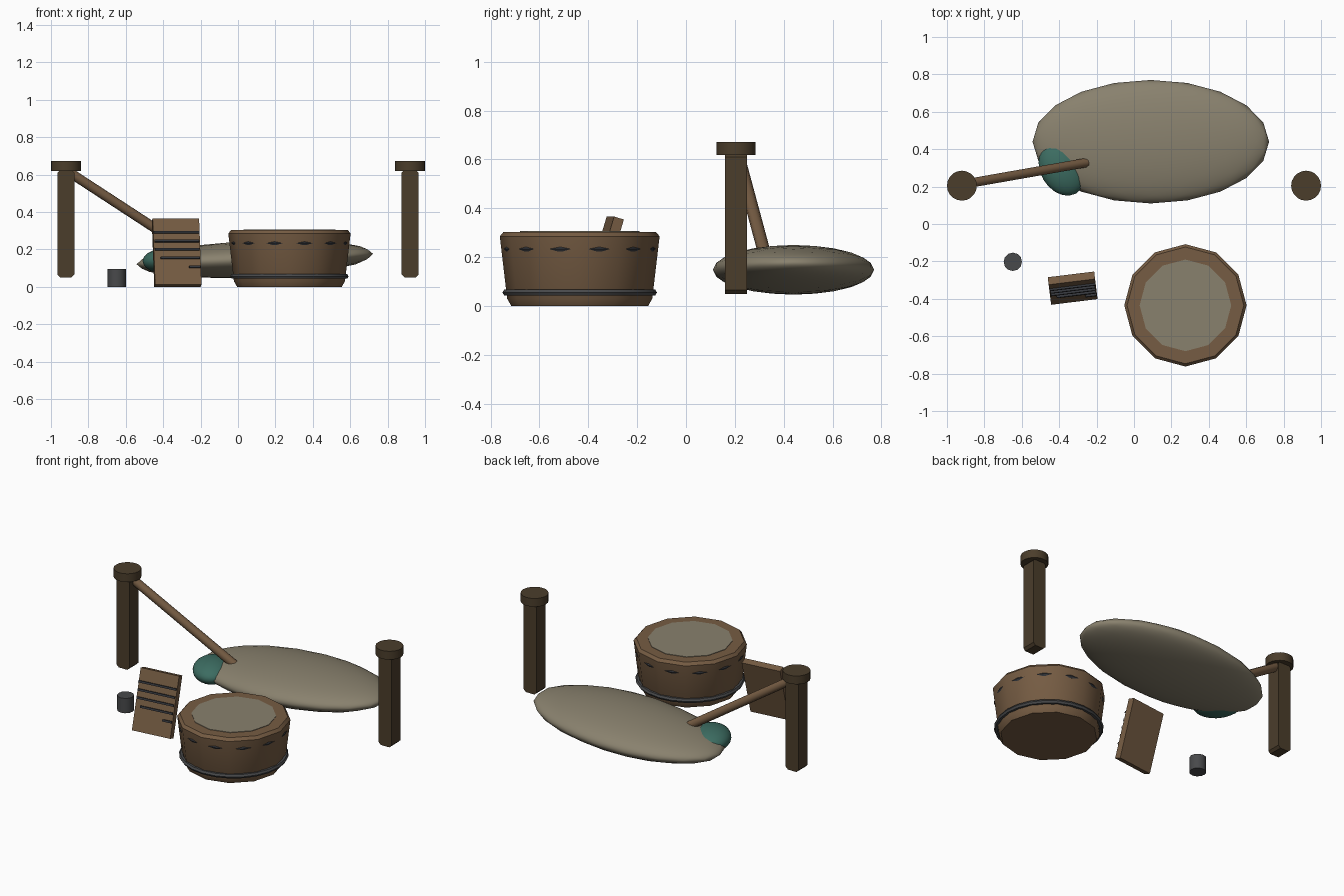
import bpy, bmesh, math
from mathutils import Vector

if "Cube" in bpy.data.objects:
    bpy.data.objects.remove(bpy.data.objects["Cube"])


def material(name, r, g, b):
    m = bpy.data.materials.new(name)
    m.use_nodes = True
    m.diffuse_color = (r, g, b, 1)
    bsdf = next(n for n in m.node_tree.nodes if n.type == 'BSDF_PRINCIPLED')
    bsdf.inputs["Base Color"].default_value = (r, g, b, 1)
    return m


WOOD = material("warm wood", .18, .107, .056)
DARK_WOOD = material("dark wood", .07, .047, .024)
CLOTH = material("grey tan hide", .25, .22, .155)
TEAL = material("teal cloth", .045, .15, .12)
METAL = material("grey metal", .065, .067, .07)
BLACK = material("dark iron", .035, .038, .045)


def finish(name, mat, smooth=None):
    ob = bpy.context.object
    ob.name = name
    ob.data.materials.clear()
    ob.data.materials.append(mat)
    if smooth:
        bpy.ops.object.shade_smooth_by_angle(angle=math.radians(smooth))
    return ob


def from_bmesh(name, bm, mat, smooth=None):
    bmesh.ops.recalc_face_normals(bm, faces=bm.faces)
    me = bpy.data.meshes.new(name)
    bm.to_mesh(me)
    bm.free()
    ob = bpy.data.objects.new(name, me)
    bpy.context.collection.objects.link(ob)
    bpy.ops.object.select_all(action='DESELECT')
    ob.select_set(True)
    bpy.context.view_layer.objects.active = ob
    return finish(name, mat, smooth)


def cylinder(name, loc, r, h, sides, mat, smooth=35):
    bpy.ops.mesh.primitive_cylinder_add(vertices=sides, radius=r, depth=h, location=loc)
    return finish(name, mat, smooth)


def ellipsoid(name, loc, radii, rot, mat):
    bpy.ops.mesh.primitive_ico_sphere_add(subdivisions=3, radius=1, location=loc, rotation=rot)
    bpy.context.object.scale = radii
    return finish(name, mat, 30)


def lathe(name, profile, sides, loc, mat, smooth):
    bm = bmesh.new()
    rings = []
    for r, z in profile:
        rings.append([bm.verts.new((loc[0] + r * math.cos(math.tau * i / sides),
                                    loc[1] + r * math.sin(math.tau * i / sides),
                                    loc[2] + z)) for i in range(sides)])
    for a, b in zip(rings, rings[1:]):
        for i in range(sides):
            j = (i + 1) % sides
            bm.faces.new((a[i], a[j], b[j], b[i]))
    bm.faces.new(rings[0])
    bm.faces.new(rings[-1])
    return from_bmesh(name, bm, mat, smooth)


def post(name, x, y):
    # Chamfered front outline, extruded along y
    w, c, low, high = .045, .015, .05, .625
    outline = [(-w + c, low), (w - c, low), (w, low + c), (w, high - c),
               (w - c, high), (c - w, high), (-w, high - c), (-w, low + c)]
    bm = bmesh.new()
    face = bm.faces.new([bm.verts.new((x + px, y - w, pz)) for px, pz in outline])
    ext = bmesh.ops.extrude_face_region(bm, geom=[face])
    moved = [v for v in ext["geom"] if isinstance(v, bmesh.types.BMVert)]
    bmesh.ops.translate(bm, verts=moved, vec=(0, 2 * w, 0))
    return from_bmesh(name, bm, DARK_WOOD)


# Posts with round caps
for side, x in (("right", -.92), ("left", .92)):
    post(side + "_post", x, .205)
    cylinder(side + "_post_cap", (x, .205, .645), .08, .053, 20, DARK_WOOD)

# Leaning pole
start, end = Vector((-.91, .213, .617)), Vector((-.255, .328, .19))
pole = cylinder("leaning_pole", (start + end) / 2, .026, (end - start).length, 10, WOOD, 40)
pole.rotation_euler = (end - start).to_track_quat('Z', 'Y').to_euler()

# Stuffed hide and the cloth poking out of it
ellipsoid("hide_bundle", (.09, .44, .148), (.633, .33, .098), (0, math.radians(-2.5), 0), CLOTH)
ellipsoid("cloth_patch", (-.385, .295, .137), (.115, .152, .068), (0, 0, math.radians(30)), TEAL)

# Tub with bands and a covered top
tub = (.275, -.435, 0)
lathe("tub_body", [(.28, 0), (.297, .03), (.327, .285), (.312, .303)], 12, tub, WOOD, 35)
lathe("tub_cover", [(.245, .301), (.245, .306)], 12, tub, CLOTH, None)
for name, z, major, minor, mat in (("lower_band", .055, .302, .014, METAL),
                                   ("upper_band", .233, .304, .012, BLACK)):
    bpy.ops.mesh.primitive_torus_add(major_segments=24, minor_segments=6, major_radius=major,
                                     minor_radius=minor, location=(tub[0], tub[1], z))
    finish(name, mat, 40)

# Leaning washboard with ribs on its front
bpy.ops.mesh.primitive_cube_add(size=1, location=(-.328, -.343, .183))
board = bpy.context.object
board.scale = (.25, .042, .37)
board.rotation_euler = (math.radians(-17), 0, math.radians(7))
finish("washboard", WOOD)
bpy.context.view_layer.update()
frame = board.matrix_world.to_quaternion()
ribs = [(0, .245, .105), (0, .24, .057), (0, .24, .01), (.015, .21, -.038), (.092, .06, -.088)]
for i, (x, width, z) in enumerate(ribs):
    spot = board.location + frame @ Vector((x, -.023, z))
    bpy.ops.mesh.primitive_cube_add(size=1, location=spot, rotation=board.rotation_euler)
    bpy.context.object.scale = (width, .018, .012)
    finish("washboard_rib_%d" % (i + 1), BLACK)

# Small cup
cylinder("cup", (-.648, -.202, .047), .049, .094, 12, METAL)
